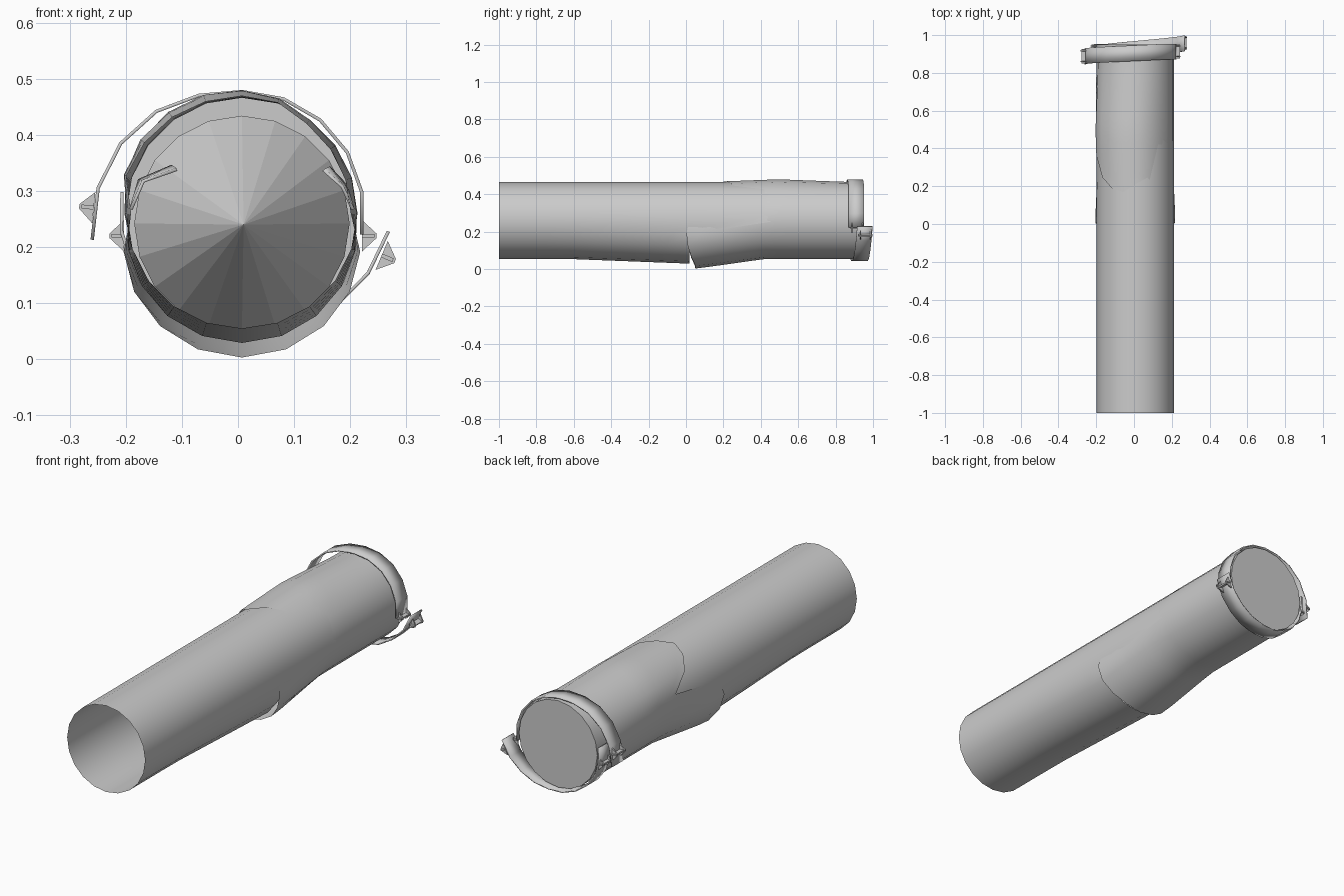
import bpy, bmesh, math
from mathutils import Vector, Matrix

if "Cube" in bpy.data.objects:
    bpy.data.objects.remove(bpy.data.objects["Cube"])

CX, CZ, R, N = 0.007, 0.26, 0.205, 20

metal = bpy.data.materials.new("grey_metal")
metal.use_nodes = True
GREY = (0.6, 0.6, 0.6, 1)
metal.diffuse_color = GREY
metal.node_tree.nodes["Principled BSDF"].inputs["Base Color"].default_value = GREY


def finish(name, bm, smooth=True, thickness=0):
    mesh = bpy.data.meshes.new(name)
    bm.to_mesh(mesh)
    bm.free()
    obj = bpy.data.objects.new(name, mesh)
    bpy.context.collection.objects.link(obj)
    mesh.materials.append(metal)
    if thickness:
        mod = obj.modifiers.new("Thickness", "SOLIDIFY")
        mod.thickness, mod.offset = thickness, 0
    if smooth:
        bpy.ops.object.select_all(action="DESELECT")
        obj.select_set(True)
        bpy.context.view_layer.objects.active = obj
        bpy.ops.object.shade_smooth_by_angle(angle=math.radians(30))
    return obj


def lerp_keys(keys, x):
    """Piecewise linear lookup in a list of (x, value) pairs."""
    if x <= keys[0][0]:
        return keys[0][1]
    for (a, u), (b, v) in zip(keys, keys[1:]):
        if x <= b:
            return u + (v - u) * (x - a) / (b - a)
    return keys[-1][1]


def polar(deg, r, y):
    t = math.radians(deg)
    return Vector((CX + r * math.cos(t), y, CZ + r * math.sin(t)))


def skin(bm, rows, closed):
    """Join rows of points with quads."""
    rows = [[bm.verts.new(p) for p in row] for row in rows]
    for a, b in zip(rows, rows[1:]):
        n = len(a)
        for i in range(n if closed else n - 1):
            j = (i + 1) % n
            bm.faces.new((a[i], a[j], b[j], b[i]))
    return rows


def tube(name, start, end, radius, steps):
    """Open tube whose ends and radius vary around the circle."""
    bm = bmesh.new()
    rows = []
    for k in range(steps + 1):
        row = []
        for i in range(N):
            d = 360 * i / N
            y = start(d) + (end(d) - start(d)) * k / steps
            row.append(polar(d, radius(d, y), y))
        rows.append(row)
    rows = skin(bm, rows, True)
    return bm, rows


def bottom(d):
    return max(0, -math.sin(math.radians(d)))


# Front pipe, splayed along the lower side towards its torn end
def front_end(d):
    return lerp_keys([(0, 0.5), (170, 0.5), (200, 0.02), (340, 0.02), (360, 0.5)], d)


def front_radius(d, y):
    return R + 0.026 * bottom(d) * lerp_keys([(-0.65, 0), (0.02, 1)], y)


bm, _ = tube("front_pipe", lambda d: -1, front_end, front_radius, 8)
finish("front_pipe", bm)

# Rear pipe, with a torn lip over the top and another under the bottom
EDGE = [(0, 0.02), (36, 0.12), (70, 0.25), (90, 0.21), (112, 0.16), (140, 0.22),
        (165, 0.38), (180, 0.02), (200, 0.0), (216, 0.01), (255, 0.05),
        (290, 0.05), (324, 0.01), (340, 0.0), (360, 0.02)]
TOP_LIP = [(54, 0), (75, 0.6), (100, 0.8), (140, 1), (165, 0.8), (185, 0)]


def rear_radius(d, y):
    lip = lerp_keys(TOP_LIP, d)
    low = bottom(d) ** 0.7
    tuck = -0.012 * lerp_keys([(0.1, 1), (0.45, 0)], y) * (1 - max(lip, low))
    up = 0.019 * lip * lerp_keys([(0.16, 0.3), (0.5, 1), (0.86, 0)], y)
    down = 0.051 * low * lerp_keys([(0.06, 1), (0.42, 0)], y)
    return R + 0.001 + tuck + up + down


bm, rows = tube("rear_pipe", lambda d: lerp_keys(EDGE, d), lambda d: 0.95, rear_radius, 12)
bm.faces.new(rows[-1])
bmesh.ops.recalc_face_normals(bm, faces=bm.faces)
finish("rear_pipe", bm)

# Conical plug inside the pipe
bm = bmesh.new()
base = [bm.verts.new(polar(360 * i / N, 0.192, 0.9) - Vector((0, 0, 0.018))) for i in range(N)]
tip = bm.verts.new((0.01, 0.6, 0.24))
for i in range(N):
    bm.faces.new((tip, base[i], base[(i + 1) % N]))
bmesh.ops.recalc_face_normals(bm, faces=bm.faces)
finish("inner_cone", bm, smooth=False)

# Torn shreds bent into the pipe
for name, a, b, r in (("right_shred", 178, 146, 0.14), ("left_shred", 2, 28, 0.165)):
    bm = bmesh.new()
    skin(bm, [[polar(a, 0.198, 0.05), polar((a + b) / 2, 0.185, 0.08), polar(b, r, 0.06)],
              [polar(a, 0.198, 0.2), polar((a + b) / 2, 0.192, 0.22), polar(b, r + 0.01, 0.12)]], False)
    finish(name, bm, thickness=0.006)


# Clamp lug: a web with two pointed ears
def lug(name, x, y, z, side, lean):
    bm = bmesh.new()
    turn = Matrix.Translation((x, y, z)) @ Matrix.Rotation(lean, 4, "Y")
    for ear in (-0.028, 0.028):
        pts = [(0, ear, -0.028), (side * 0.026, ear, -0.004),
               (side * 0.026, ear, 0.004), (0, ear, 0.028)]
        face = bm.faces.new([bm.verts.new(turn @ Vector(p)) for p in pts])
        new = bmesh.ops.extrude_face_region(bm, geom=[face])["geom"]
        bmesh.ops.translate(bm, vec=(0, 0.006, 0),
                            verts=[v for v in new if isinstance(v, bmesh.types.BMVert)])
    web = turn @ Matrix.Translation((side * 0.011, 0.002, 0)) @ Matrix.Diagonal((0.022, 0.075, 0.007, 1))
    bmesh.ops.create_cube(bm, size=1, matrix=web)
    bmesh.ops.recalc_face_normals(bm, faces=bm.faces)
    finish(name, bm, smooth=False)


# Clamp halves: each hugs the pipe, then springs away at its loose end
def band(name, first, last, loose, shift):
    bm = bmesh.new()
    rows, count = [], 10
    for k in range(count + 1):
        f = k / count
        d = first + (last - first) * f
        r = 0.217 + lerp_keys(loose, f)
        y = 0.87 + shift * lerp_keys([(0.3, 0), (1, 1)], f)
        rows.append([polar(d, r, y), polar(d, r, y + 0.083)])
    skin(bm, rows, False)
    finish(name, bm, thickness=0.006)


band("upper_clamp", -10, 190, [(0.55, 0), (0.75, 0.027), (1, 0.054)], -0.025)
band("lower_clamp", 170, 353, [(0.62, 0), (0.8, 0.018), (1, 0.046)], 0.045)
lug("upper_loose_lug", -0.257, 0.886, 0.27, -1, 0.1)
lug("lower_loose_lug", 0.256, 0.957, 0.185, 1, 0.4)
lug("lower_fixed_lug", -0.203, 0.912, 0.22, -1, 0)
lug("upper_fixed_lug", 0.221, 0.912, 0.22, 1, 0)
